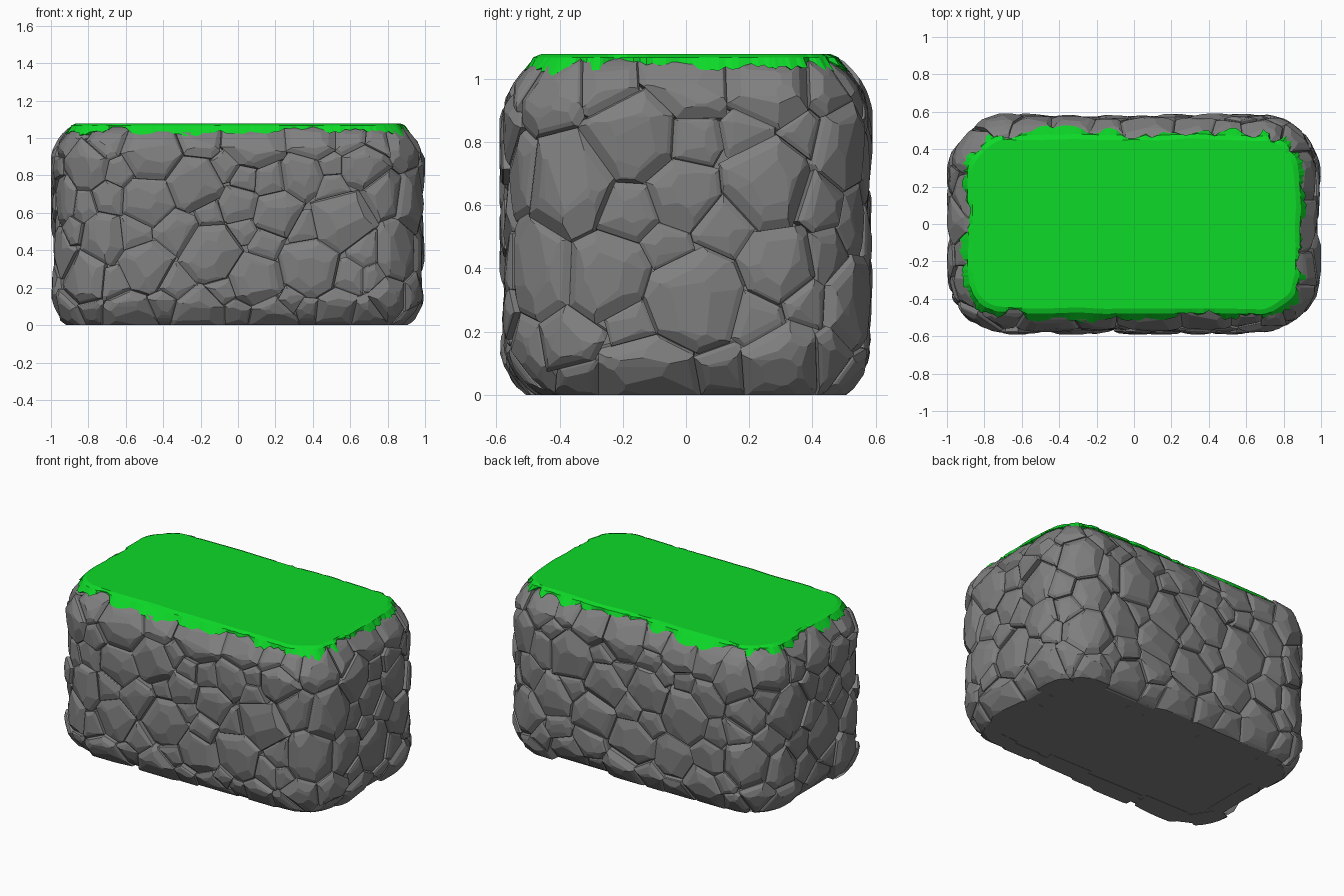
import bpy, bmesh, math, random
from mathutils import Vector, Matrix, noise

if "Cube" in bpy.data.objects:
    bpy.data.objects.remove(bpy.data.objects["Cube"])

random.seed(5)
HX, HY, Z0, Z1 = 0.978, 0.568, 0.18, 0.87    # half sizes, straight part of the wall
R, RC = 0.205, 0.31                          # rim radius, corner radius seen from above


def material(name, rgb):
    m = bpy.data.materials.new(name)
    m.diffuse_color = (*rgb, 1)
    m.use_nodes = True
    m.node_tree.nodes["Principled BSDF"].inputs["Base Color"].default_value = m.diffuse_color
    return m


rock = material("rock", (0.215, 0.215, 0.215))
green = material("grass", (0.004, 0.7, 0.021))


def clamp(v, a, b):
    return max(a, min(b, v))


def plan(p):
    """Core point, outward direction and distance in plan."""
    q = Vector((clamp(p.x, RC - HX, HX - RC), clamp(p.y, RC - HY, HY - RC), 0))
    d = Vector((p.x, p.y, 0)) - q
    return q, d.normalized(), d.length


def envelope(p):
    """Nearest point and normal on the rounded block."""
    q, out, dist = plan(p)
    zc = clamp(p.z, Z0, Z1)
    base = min(dist, RC - R)
    s, h = dist - base, p.z - zc
    n = (out * s + Vector((0, 0, h or 1e-6))).normalized()
    return q + out * base + Vector((0, 0, zc)) + n * R, n


def cut(bm, co, no):
    """Slice off everything on the outer side of a plane and close the hole."""
    if not bm.verts or max((v.co - co).dot(no) for v in bm.verts) < 1e-3:
        return
    geom = bm.verts[:] + bm.edges[:] + bm.faces[:]
    res = bmesh.ops.bisect_plane(bm, geom=geom, dist=1e-4, plane_co=co, plane_no=no, clear_outer=True)
    edges = [e for e in res["geom_cut"] if isinstance(e, bmesh.types.BMEdge) and e.is_valid]
    if len(edges) > 2:
        bmesh.ops.edgeloop_fill(bm, edges=edges)


def finish(name, bm, mat):
    bmesh.ops.recalc_face_normals(bm, faces=bm.faces[:])
    me = bpy.data.meshes.new(name)
    bm.to_mesh(me)
    bm.free()
    me.materials.append(mat)
    bpy.context.collection.objects.link(bpy.data.objects.new(name, me))


def lofted(name, sections, mat):
    """Closed solid from stacked rings; sections(p, q, out) lists the ring points."""
    bm, rings, count = bmesh.new(), [], 240
    for i in range(count):
        a = math.tau * i / count
        p = Vector((1.2 * math.cos(a), 0.8 * math.sin(a), 0))
        q, out, _ = plan(p)
        rings.append([bm.verts.new(q + out * (RC - R + rad) + Vector((0, 0, z))) for rad, z in sections(p)])
    for a, b in zip(rings, rings[1:] + rings[:1]):
        for k in range(len(a) - 1):
            bm.faces.new((a[k], a[k + 1], b[k + 1], b[k]))
    bm.faces.new([r[0] for r in rings])
    bm.faces.new([r[-1] for r in rings][::-1])
    finish(name, bm, mat)


# Core block behind the stones
def core_sections(p):
    r = R - 0.05
    top = [(r * math.cos(a), Z1 + r * math.sin(a)) for a in (1.4, 1.0, 0.6, 0.2)]
    low = [(r * math.cos(a), Z0 - r * math.sin(a)) for a in (0.2, 0.6, 1.0)]
    return top + low + [(0.1, 0.004)]


lofted("core", core_sections, rock)

# Stone centres scattered over the sides, large stones first
seeds = []
for rad, tries in ((0.135, 70), (0.11, 250), (0.09, 900), (0.072, 2500), (0.056, 3500)):
    for _ in range(tries):
        z = random.uniform(-0.03, 1.08)
        s = random.uniform(-1, 1)
        side = random.choice((-1, 1))
        if random.random() < 0.63:
            p = Vector((s, side * 0.6, z))
        else:
            p = Vector((side, s * 0.6, z))
        p, n = envelope(p)
        if n.z > 0.88 or p.z < 0.02:
            continue
        r = rad * random.uniform(0.9, 1.1)
        if all((p - o[0]).length > (r + o[2]) * 0.95 for o in seeds):
            seeds.append((p, n, r))

# Box limits of the whole block
limits = [(Vector((s * 1.0, 0, 0)), Vector((s, 0, 0))) for s in (-1, 1)]
limits += [(Vector((0, s * 0.59, 0)), Vector((0, s, 0))) for s in (-1, 1)]
limits += [(Vector((0, 0, 0)), Vector((0, 0, -1))), (Vector((0, 0, 1.065)), Vector((0, 0, 1)))]


def build_stone(p, n, r):
    """Faceted stone: its share of the wall, chamfered towards each neighbour."""
    bm = bmesh.new()
    frame = n.to_track_quat('Z', 'Y').to_matrix()
    bmesh.ops.create_cube(bm, size=0.7, matrix=Matrix.Translation(p) @ frame.to_4x4())
    lift = random.uniform(-0.008, 0.025)
    if p.z > 0.92:
        lift = min(lift, 0.008)
    tilt = Vector([random.uniform(-0.1, 0.1) for _ in range(3)])
    cut(bm, p + n * lift, (n + tilt).normalized())
    cut(bm, p - n * 0.1, -n)
    near = sorted((o for o in seeds if o[0] != p and (o[0] - p).length < r + o[2] + 0.17),
                  key=lambda o: (o[0] - p).length - o[2])
    for q, _, rq in near:
        d = q - p
        mid = p + d * (r / (r + rq))
        cut(bm, mid, d.normalized())
        m, nm = envelope(mid)
        t = (d - nm * d.dot(nm)).normalized()
        for inset, lo, hi in ((0.16, 45, 62), (random.uniform(0.3, 0.42), 24, 36), (random.uniform(0.5, 0.7), 8, 18)):
            a = math.radians(random.uniform(lo, hi))
            cut(bm, m + nm * lift - t * inset * r, nm * math.cos(a) + t * math.sin(a))
    # follow the rounded outline of the block
    for reach in (0.08, 0.15, 0.22, 0.3):
        for k in range(8):
            a = math.tau * k / 8
            co, no = envelope(p + frame @ Vector((math.cos(a), math.sin(a), 0)) * reach)
            if no.dot(n) < 0.995:
                cut(bm, co + no * (lift + 0.002), no)
    for co, no in limits:
        cut(bm, co, no)
    return bm


# Cobbled wall
wall = bmesh.new()
for seed in seeds:
    stone = build_stone(*seed)
    copies = {v: wall.verts.new(v.co) for v in stone.verts}
    for f in stone.faces:
        wall.faces.new([copies[v] for v in f.verts])
    stone.free()
finish("stones", wall, rock)


# Grass cap with a ragged lip
def grass_sections(p):
    wave = noise.noise(p * 7)
    low = clamp(1.035 + 0.045 * wave + random.uniform(-0.008, 0.008), 1.0, 1.06)
    reach = math.sqrt(R * R - (low - Z1) ** 2) + 0.016
    edge = 0.012 * noise.noise(p * 5 + Vector((3, 1, 2)))
    return [(0.088 + edge, 1.079), (min(0.115 + edge, reach), 1.068), (reach, low), (0.05, low)]


lofted("grass_top", grass_sections, green)
